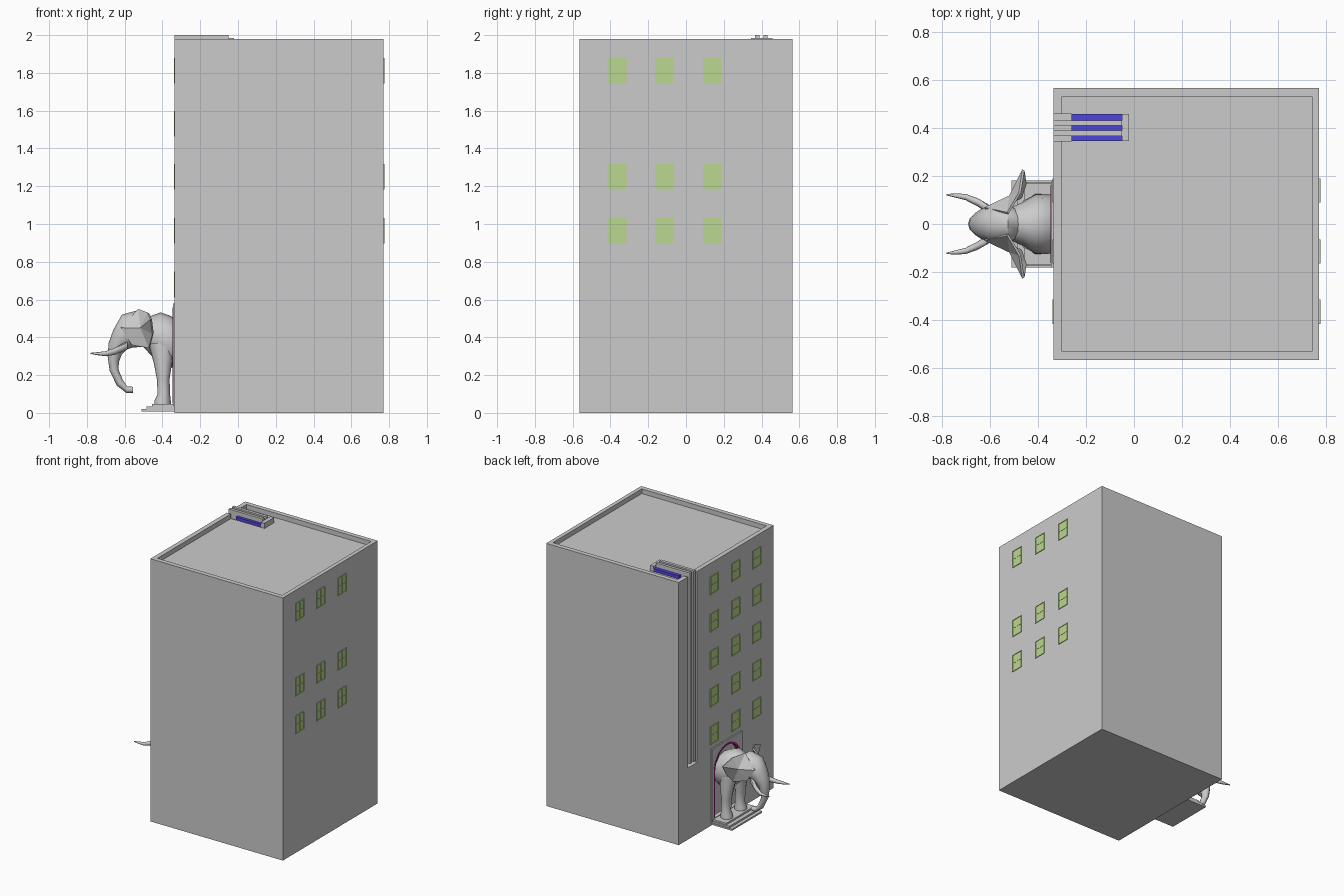
import bpy, bmesh
from math import pi, sin, cos, radians
from mathutils import Vector

if "Cube" in bpy.data.objects:
    bpy.data.objects.remove(bpy.data.objects["Cube"])


def material(name, rgb):
    m = bpy.data.materials.new(name)
    m.diffuse_color = (*rgb, 1)
    m.use_nodes = True
    m.node_tree.nodes["Principled BSDF"].inputs["Base Color"].default_value = m.diffuse_color
    return m


GREEN = material("window_green", (0.50, 0.68, 0.28))
BLUE = material("channel_blue", (0.08, 0.06, 0.70))
MAGENTA = material("arch_magenta", (0.50, 0.02, 0.30))


def finish(name, bm, mat=None, smooth=False):
    bmesh.ops.recalc_face_normals(bm, faces=bm.faces[:])
    me = bpy.data.meshes.new(name)
    bm.to_mesh(me)
    bm.free()
    ob = bpy.data.objects.new(name, me)
    bpy.context.collection.objects.link(ob)
    if mat:
        me.materials.append(mat)
    if smooth:
        bpy.ops.object.select_all(action='DESELECT')
        ob.select_set(True)
        bpy.context.view_layer.objects.active = ob
        bpy.ops.object.shade_smooth_by_angle(angle=radians(50))
    return ob


def add_box(bm, x, y, z):
    vs = bmesh.ops.create_cube(bm, size=1)["verts"]
    for v in vs:
        for i, (a, b) in enumerate((x, y, z)):
            v.co[i] = a if v.co[i] < 0 else b


def boxes(name, parts, mat=None):
    bm = bmesh.new()
    for p in parts:
        add_box(bm, *p)
    return finish(name, bm, mat)


def prism(name, pts, x0, x1, mat=None):
    """Extrude a closed (y, z) outline along x."""
    bm = bmesh.new()
    f = bm.faces.new([bm.verts.new((x0, y, z)) for y, z in pts])
    r = bmesh.ops.extrude_face_region(bm, geom=[f])
    vs = [g for g in r["geom"] if isinstance(g, bmesh.types.BMVert)]
    bmesh.ops.translate(bm, vec=(x1 - x0, 0, 0), verts=vs)
    return finish(name, bm, mat)


def cut(target, cutters):
    for c in cutters:
        m = target.modifiers.new("cut", 'BOOLEAN')
        m.operation, m.solver, m.object = 'DIFFERENCE', 'EXACT', c
        c.hide_render = True
        bpy.context.view_layer.objects.active = target
        bpy.ops.object.modifier_apply(modifier=m.name)


def loft(name, rings, side=1, n=10):
    """Rings: outer x,z / inner x,z / half width / y centre."""
    bm = bmesh.new()
    loops = []
    for xo, zo, xi, zi, hy, yc in rings:
        c = Vector(((xo + xi) / 2, side * yc, (zo + zi) / 2))
        u = Vector(((xo - xi) / 2, 0, (zo - zi) / 2))
        w = Vector((0, hy, 0))
        loops.append([bm.verts.new(c + u * cos(2 * pi * i / n) + w * sin(2 * pi * i / n))
                      for i in range(n)])
    for a, b in zip(loops, loops[1:]):
        for i in range(n):
            j = (i + 1) % n
            bm.faces.new((a[i], a[j], b[j], b[i]))
    bm.faces.new(loops[0])
    bm.faces.new(loops[-1])
    return finish(name, bm, smooth=True)


# tower with sunken roof, wall channel and arched doorway niche
X0, X1, HY, H = -0.335, 0.77, 0.565, 1.98
tower = boxes("tower", [((X0, X1), (-HY, HY), (0, H))])
door_frame = boxes("door_frame", [((-0.345, X0), (-0.18, 0.18), (0.03, 0.58))])


def arch(r, zc=0.395, base=0.05, n=20):
    return [(-r, base)] + [(-r * cos(pi * i / n), zc + r * sin(pi * i / n))
                           for i in range(n + 1)] + [(r, base)]


roof_cut = boxes("roof_cutter", [((-0.30, 0.74), (-0.53, 0.53), (1.945, 2.2))])
channel_cut = boxes("channel_cutter", [((-0.5, -0.26), (0.345, 0.457), (0.54, 2.2))])
niche_cut = prism("niche_cutter", arch(0.16), -0.4, -0.315)
cut(tower, [roof_cut, channel_cut, niche_cut])
cut(door_frame, [niche_cut])
for c in (roof_cut, channel_cut, niche_cut):
    bpy.data.objects.remove(c)

# coloured lining of the arch
prism("arch_lining", arch(0.162) + arch(0.148)[::-1], -0.32, -0.347, MAGENTA)

# rails that run up the channel and over the roof edge
rails = []
for y in (0.377, 0.420):
    rails += [((X0, -0.26), (y - 0.011, y + 0.011), (0.56, 2.0)),
              ((-0.26, -0.05), (y - 0.011, y + 0.011), (1.95, 2.0))]
boxes("channel_rails", rails)
boxes("channel_bed", [((-0.26, -0.05), (0.345, 0.457), (1.94, 1.968))], BLUE)
boxes("channel_end_block", [((-0.05, -0.02), (0.345, 0.457), (1.94, 1.985))])


# windows: thin frame, pane and crossed bars
def window(name, side, yc, zc):
    wall = X1 if side > 0 else X0

    def part(d, y0, y1, z0, z1):
        xs = sorted((wall - side * 0.004, wall + side * d))
        return (xs, (yc + y0, yc + y1), (zc + z0, zc + z1))
    w, h, t = 0.05, 0.068, 0.006
    boxes(name, [part(0.001, -w, w, -h, h),
                 part(0.005, -w, -w + t, -h, h), part(0.005, w - t, w, -h, h),
                 part(0.005, -w, w, -h, -h + t), part(0.005, -w, w, h - t, h),
                 part(0.003, -0.002, 0.002, -h, h),
                 part(0.003, -w, w, -0.002, 0.002)], GREEN)


ROWS = (0.68, 0.965, 1.25, 1.53, 1.812)
for y in (-0.365, -0.115, 0.14):
    for i, z in enumerate(ROWS):
        window("left_window", -1, y, z)
        if i in (1, 2, 4):
            window("right_window", 1, y, z)

# doorstep
boxes("doorstep", [((-0.51, X0), (-0.18, 0.18), (0.008, 0.02)),
                   ((-0.485, X0), (-0.175, 0.175), (0.02, 0.033)),
                   ((-0.455, X0), (-0.17, 0.17), (0.033, 0.046))])

# elephant body, head with trunk
loft("elephant_body", [(-0.318, 0.49, -0.318, 0.24, 0.115, 0), (-0.36, 0.515, -0.36, 0.24, 0.125, 0),
                       (-0.41, 0.532, -0.41, 0.25, 0.122, 0), (-0.465, 0.512, -0.465, 0.31, 0.09, 0),
                       (-0.53, 0.50, -0.53, 0.38, 0.06, 0)], n=12)
loft("elephant_head_and_trunk", [
    (-0.47, 0.50, -0.48, 0.38, 0.055, 0), (-0.525, 0.545, -0.51, 0.35, 0.08, 0),
    (-0.615, 0.52, -0.56, 0.345, 0.08, 0), (-0.66, 0.44, -0.59, 0.335, 0.065, 0),
    (-0.685, 0.37, -0.615, 0.31, 0.048, 0), (-0.69, 0.30, -0.63, 0.27, 0.035, 0),
    (-0.68, 0.225, -0.633, 0.23, 0.028, 0), (-0.642, 0.145, -0.61, 0.175, 0.024, 0),
    (-0.59, 0.105, -0.587, 0.14, 0.022, 0), (-0.555, 0.105, -0.555, 0.138, 0.02, 0)])

# paired legs, tusks and ears
EAR = [(-0.525, 0.045, 0.548), (-0.475, 0.13, 0.53), (-0.46, 0.225, 0.495), (-0.45, 0.17, 0.42),
       (-0.47, 0.11, 0.345), (-0.56, 0.075, 0.36), (-0.62, 0.065, 0.45)]
for s, tag in ((1, "left"), (-1, "right")):
    loft(f"elephant_{tag}_leg", [
        (-0.475, 0.37, -0.33, 0.37, 0.05, 0.068), (-0.445, 0.26, -0.35, 0.26, 0.046, 0.078),
        (-0.43, 0.18, -0.362, 0.18, 0.040, 0.082), (-0.425, 0.10, -0.36, 0.10, 0.037, 0.083),
        (-0.442, 0.065, -0.356, 0.065, 0.043, 0.083), (-0.442, 0.045, -0.356, 0.045, 0.044, 0.083)], s)
    loft(f"elephant_{tag}_tusk", [
        (-0.585, 0.38, -0.585, 0.335, 0.02, 0.05), (-0.65, 0.345, -0.65, 0.308, 0.017, 0.09),
        (-0.70, 0.327, -0.70, 0.300, 0.013, 0.112), (-0.74, 0.322, -0.74, 0.305, 0.009, 0.118),
        (-0.78, 0.318, -0.78, 0.312, 0.003, 0.122)], s, 8)
    bm = bmesh.new()
    rim = [bm.verts.new((x, s * y, z)) for x, y, z in EAR]
    mid = bm.verts.new((-0.515, s * 0.115, 0.45))
    for i, v in enumerate(rim):
        bm.faces.new((v, rim[(i + 1) % len(rim)], mid))
    ear = finish(f"elephant_{tag}_ear", bm)
    m = ear.modifiers.new("thickness", 'SOLIDIFY')
    m.thickness, m.offset = 0.01, 0
